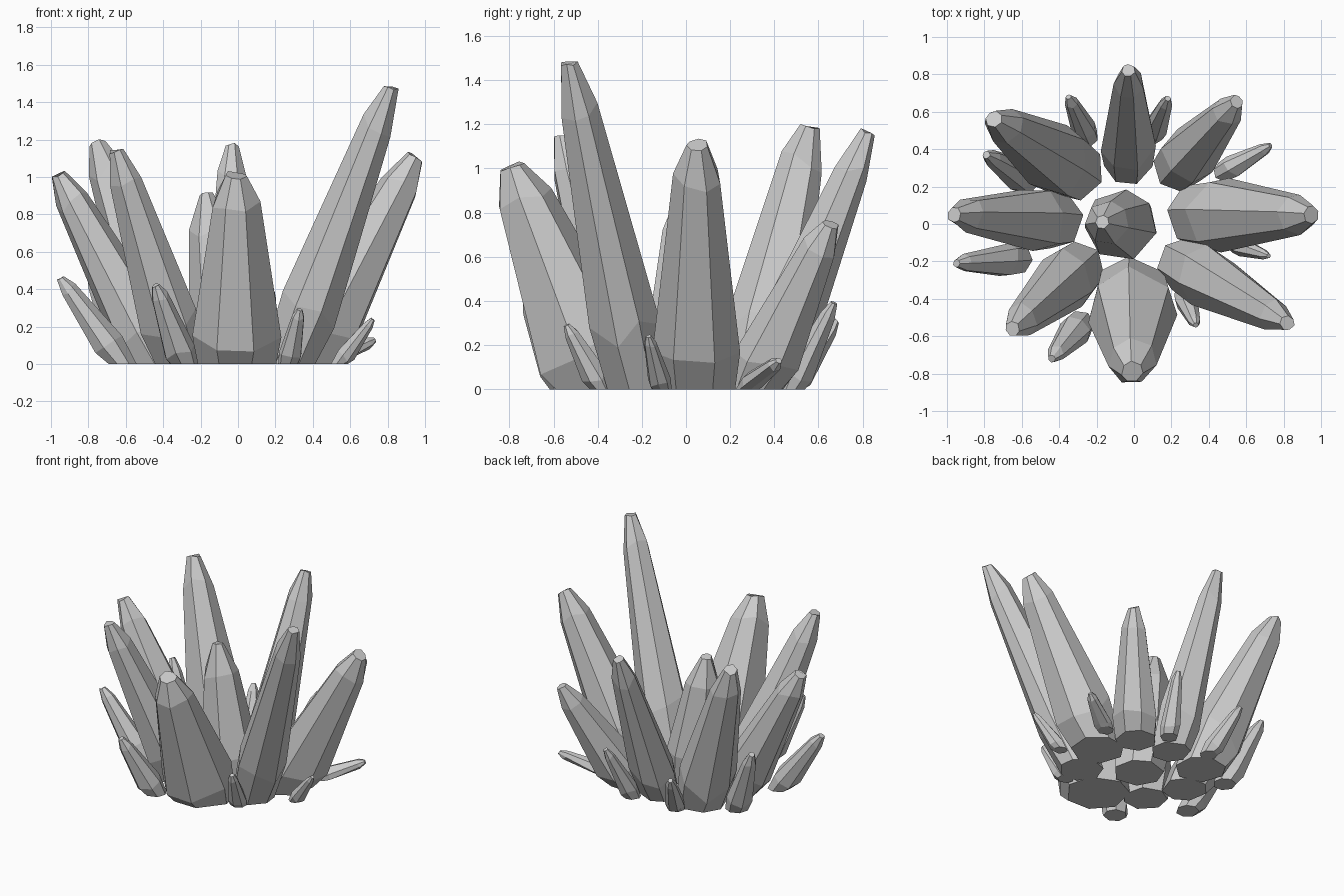
import bpy, bmesh, math, random
from mathutils import Vector

if "Cube" in bpy.data.objects:
    bpy.data.objects.remove(bpy.data.objects["Cube"])

random.seed(4)
SIDES = 7


def crystal(name, base, tip, r, shoulder=(.86, .56), end=.25):
    """Faceted shard: flat foot on z=0, belly, tapering body, blunt tip."""
    b, t = Vector((*base, 0)), Vector(tip)
    axis = t - b
    q = Vector((0, 0, 1)).rotation_difference(axis.normalized())
    start = random.uniform(0, 2 * math.pi)
    angles = [start + 2 * math.pi * (i + random.uniform(-.12, .12)) / SIDES
              for i in range(SIDES)]
    bm = bmesh.new()
    rings = []
    # (position along axis, radius factor, jitter along axis)
    for f, k, jit in ((0, .92, 0), (.19, 1.04, .05), (*shoulder, .03), (1, end, .008)):
        ring = []
        for a in angles:
            off = Vector((math.cos(a), math.sin(a), 0)) * r * k
            if f > 0:
                off = q @ off
            p = b + axis * (f + random.uniform(-jit, jit)) + off
            if f > 0:
                p.z = max(p.z, .012)
            ring.append(bm.verts.new(p))
        rings.append(ring)
    for lo, hi in zip(rings, rings[1:]):
        for i in range(SIDES):
            j = (i + 1) % SIDES
            bm.faces.new((lo[i], lo[j], hi[j], hi[i]))
    bm.faces.new(rings[0][::-1])
    bm.faces.new(rings[-1])
    bmesh.ops.recalc_face_normals(bm, faces=bm.faces)
    me = bpy.data.meshes.new(name)
    bm.to_mesh(me)
    bm.free()
    bpy.context.collection.objects.link(bpy.data.objects.new(name, me))


# Large crystals: centre plus a ring of eight leaning outwards
crystal("centre_crystal", (-.045, -.01), (-.17, .01, .91), .185, (.78, .64), .2)
crystal("right_crystal", (.355, .05), (.95, .05, 1.11), .195)
crystal("back_right_crystal", (.24, .31), (.55, .655, .75), .15)
crystal("back_crystal", (-.03, .34), (-.03, .82, 1.16), .145)
crystal("back_left_crystal", (-.33, .29), (-.75, .56, 1.18), .185)
crystal("left_crystal", (-.42, .02), (-.96, .05, 1.01), .165)
crystal("front_left_crystal", (-.3, -.24), (-.65, -.56, 1.14), .16)
crystal("front_crystal", (-.01, -.39), (-.01, -.79, 1.01), .235)
crystal("front_right_crystal", (.27, -.22), (.82, -.53, 1.48), .16)

# Small shards around the outside
crystal("shard_left_front", (-.62, -.19), (-.95, -.21, .46), .085)
crystal("shard_front_left", (-.29, -.54), (-.44, -.72, .42), .085)
crystal("shard_front_right", (.27, -.38), (.33, -.54, .29), .06)
crystal("shard_right_front", (.54, -.11), (.72, -.17, .24), .05)
crystal("shard_right_back", (.48, .28), (.73, .42, .13), .06)
crystal("shard_back_right", (.1, .48), (.18, .67, .39), .065)
crystal("shard_back_left", (-.25, .47), (-.35, .68, .31), .065)
crystal("shard_left_back", (-.58, .24), (-.79, .37, .5), .085)
